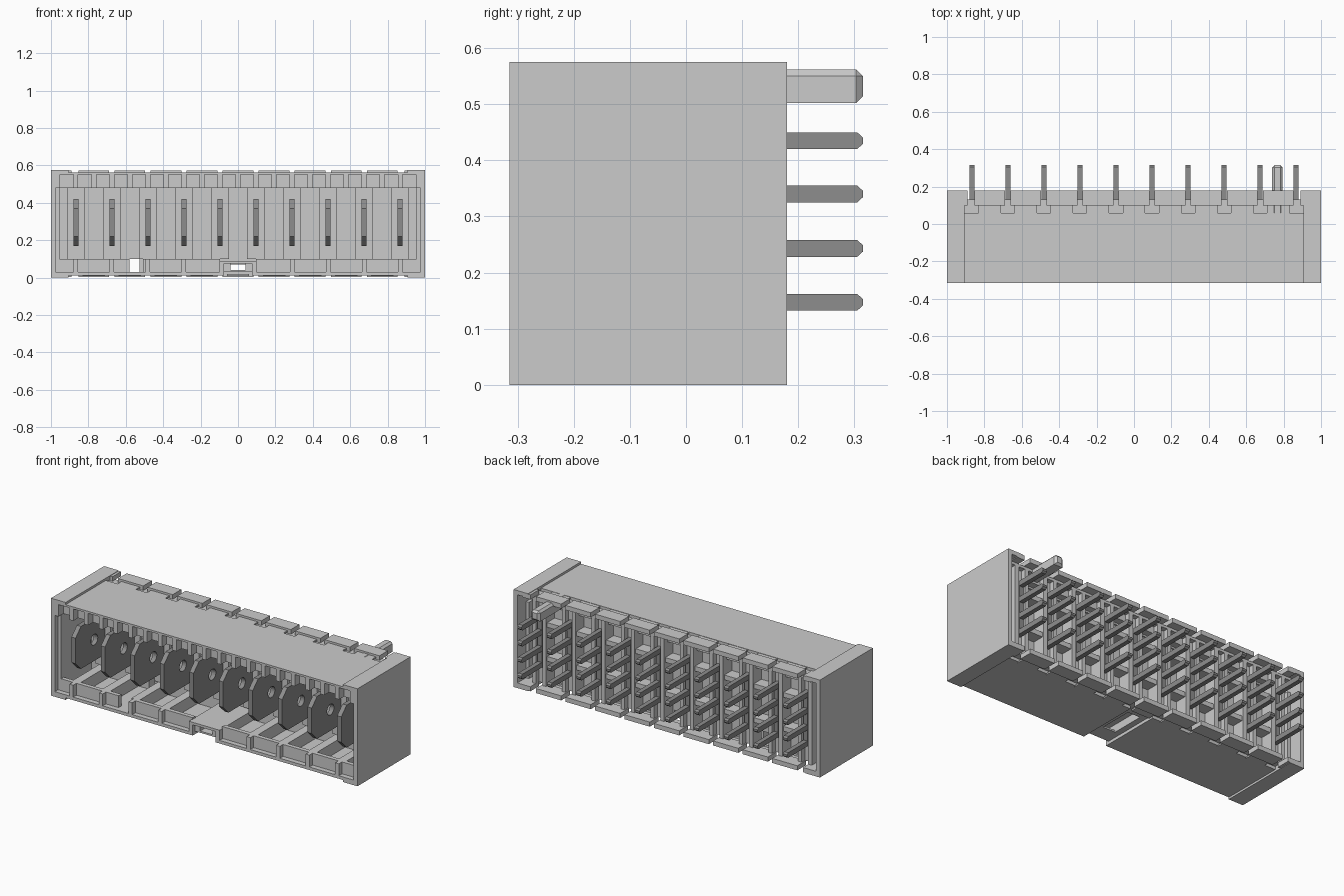
import bpy, bmesh, math
from mathutils import Matrix, Vector

cube = bpy.data.objects.get("Cube")
if cube:
    bpy.data.objects.remove(cube, do_unlink=True)


def material(name, v):
    m = bpy.data.materials.new(name)
    m.use_nodes = True
    m.diffuse_color = (v, v, v, 1)
    m.node_tree.nodes["Principled BSDF"].inputs["Base Color"].default_value = (v, v, v, 1)
    return m


plastic = material("light grey plastic", 0.6)
metal = material("dark grey metal", 0.27)


def box(bm, x, y, z):
    """Add a box given (min, max) on each axis."""
    size = Vector((x[1] - x[0], y[1] - y[0], z[1] - z[0]))
    mid = Vector((sum(x) / 2, sum(y) / 2, sum(z) / 2))
    return bmesh.ops.create_cube(bm, size=1, matrix=Matrix.Translation(mid) @ Matrix.Diagonal(size).to_4x4())["verts"]


def around(c, half):
    return (c - half, c + half)


def finish(name, bm, mat):
    me = bpy.data.meshes.new(name)
    bm.to_mesh(me)
    bm.free()
    me.materials.append(mat)
    ob = bpy.data.objects.new(name, me)
    bpy.context.collection.objects.link(ob)
    return ob


def prism(bm, outline, x, half):
    """Extrude a (y, z) outline along x."""
    face = bm.faces.new([bm.verts.new((x - half, y, z)) for y, z in outline])
    out = bmesh.ops.extrude_face_region(bm, geom=[face])["geom"]
    bmesh.ops.translate(bm, vec=(2 * half, 0, 0), verts=[v for v in out if isinstance(v, bmesh.types.BMVert)])


PITCH = 0.1927
PINS = [(i - 4.5) * PITCH for i in range(10)]
GAPS = [(i - 4) * PITCH for i in range(9)]
FRONT, BACK = -0.315, 0.18

# End walls with raised caps on the top and bottom
bm = bmesh.new()
for s in (-1, 1):
    def span(a, b):
        return tuple(sorted((s * a, s * b)))
    box(bm, span(0.975, 1), (FRONT, BACK), (0, 0.575))
    box(bm, span(0.905, 0.975), (FRONT, BACK), (0.55, 0.575))
    box(bm, span(0.905, 0.975), (FRONT, BACK), (0, 0.03))
    box(bm, span(0.955, 0.975), (FRONT + 0.03, 0.1), (0.03, 0.48))
finish("end_walls", bm, plastic)

# Roof with a row of pockets along its front
bm = bmesh.new()
box(bm, (-0.905, 0.905), (FRONT, 0.06), (0.55, 0.562))
box(bm, (-0.975, 0.975), (FRONT + 0.045, 0.06), (0.48, 0.55))
for i in range(21):
    box(bm, around((i - 10) * PITCH / 2, 0.013), (FRONT, FRONT + 0.045), (0.48, 0.55))
finish("roof", bm, plastic)

# Floor with a central key slot
bm = bmesh.new()
for s in (-1, 1):
    x = tuple(sorted((s * 0.1, s * 0.905)))
    box(bm, x, (FRONT, 0.06), (0.012, 0.03))
    box(bm, around(s * 0.0875, 0.0125), (FRONT, 0.06), (0.012, 0.09))
box(bm, (-0.075, 0.075), (FRONT, 0.0), (0.075, 0.09))
for s in (-1, 1):
    box(bm, around(s * 0.0575, 0.0175), (FRONT + 0.02, 0.0), (0.03, 0.075))
box(bm, (-0.04, 0.04), (FRONT + 0.02, -0.2), (0.03, 0.04))
finish("floor", bm, plastic)

# Floor ridges below each blade, and the front lip between them
bm = bmesh.new()
for x in PINS:
    if abs(x) > 0.1:
        box(bm, around(x, 0.025), (FRONT + 0.045, 0), (0.03, 0.1))
        box(bm, around(x, 0.012), (FRONT, FRONT + 0.045), (0.03, 0.1))
edges = [-0.975] + PINS + [0.975]
for a, b in zip(edges, edges[1:]):
    if a < 0 < b:
        continue
    if a < -0.53 < b:
        b = -0.58
        box(bm, (-0.49, -0.47), (FRONT + 0.03, 0), (0.03, 0.1))
    box(bm, (a, b), (FRONT + 0.03, FRONT + 0.055), (0.03, 0.1))
finish("front_lip", bm, plastic)

# Partition behind the cavity, left open at the two through holes
bm = bmesh.new()
box(bm, (-0.975, 0.975), (0, 0.05), (0.1, 0.55))
for a, b in ((-0.975, -0.58), (-0.49, -0.04), (0.04, 0.975)):
    box(bm, (a, b), (0, 0.05), (0.03, 0.1))
box(bm, (-0.04, 0.04), (0, 0.05), (0.07, 0.1))
box(bm, (-0.04, 0.04), (0, 0.05), (0.03, 0.04))
for x in PINS:
    box(bm, around(x, 0.048), (-0.02, 0), (0.1, 0.48))
finish("partition", bm, plastic)

# Rear lattice: paired posts beside each pin column joined by cross bars
bm = bmesh.new()
for x in PINS:
    for s in (-1, 1):
        box(bm, around(x + s * 0.033, 0.012), (0.05, 0.13), (0.03, 0.54))
    box(bm, around(x, 0.021), (0.05, 0.1), (0.03, 0.54))
for x in GAPS:
    for z in (0.19, 0.39):
        box(bm, around(x, 0.052), (0.05, 0.12), around(z, 0.014))
    box(bm, around(x, 0.052), (0.05, 0.1), (0.49, 0.54))
finish("rear_lattice", bm, plastic)

# Rear tabs, top and bottom, separated by gaps at the pins
bm = bmesh.new()
for low, high, tab in ((0.53, 0.545, (0.545, 0.572)), (0.03, 0.045, (0.003, 0.03))):
    holes = low < 0.1
    for x in GAPS:
        box(bm, around(x, 0.082), (0.1, BACK), tab)
        box(bm, around(x, 0.06), (0.05, 0.1), (tab[0] + 0.006, tab[1] - 0.012))
    if not holes:
        box(bm, (-0.975, 0.975), (0.05, 0.13), (low, high))
    for s in (-1, 1):
        box(bm, around(s * 0.915, 0.025), (0.1, BACK), tab)
finish("rear_tabs", bm, plastic)

# Contact blades: chamfered plates with a round hole
bm = bmesh.new()
c = 0.05
y0, y1, z0, z1 = -0.295, 0.03, 0.17, 0.42
outline = [(y0, z0 + c), (y0 + c, z0), (y1 - c, z0), (y1, z0 + c),
           (y1, z1 - c), (y1 - c, z1), (y0 + c, z1), (y0, z1 - c)]
for x in PINS:
    prism(bm, outline, x, 0.0135)
bmesh.ops.recalc_face_normals(bm, faces=bm.faces)
blades = finish("contact_blades", bm, metal)
bm = bmesh.new()
bmesh.ops.create_cone(bm, cap_ends=True, segments=24, radius1=0.032, radius2=0.032, depth=2.2,
                      matrix=Matrix.Translation((0, -0.12, 0.295)) @ Matrix.Rotation(math.pi / 2, 4, "Y"))
cutter = finish("blade_hole_cutter", bm, metal)
cutter.hide_render = True
cutter.hide_set(True)
cut = blades.modifiers.new("hole", "BOOLEAN")
cut.operation, cut.object, cut.solver = "DIFFERENCE", cutter, "EXACT"

# Solder pins: four to a column, with chamfered tips
bm = bmesh.new()
for x in PINS:
    for z in (0.147, 0.243, 0.34, 0.435):
        prism(bm, [(0.05, z - 0.015), (0.305, z - 0.015), (0.315, z - 0.006),
                   (0.315, z + 0.006), (0.305, z + 0.015), (0.05, z + 0.015)], x, 0.0135)
    box(bm, around(x, 0.0135), (0.08, 0.125), (0.132, 0.45))
bmesh.ops.recalc_face_normals(bm, faces=bm.faces)
finish("solder_pins", bm, metal)

# Locating peg with chamfered long edges and tip
bm = bmesh.new()
box(bm, around(0.767, 0.028), (0.05, 0.315), (0.502, 0.562))
top = [e for e in bm.edges if all(v.co.z > 0.55 for v in e.verts) and abs(e.verts[0].co.y - e.verts[1].co.y) > 0.1]
tip = [e for e in bm.edges if all(v.co.y > 0.3 for v in e.verts)]
bmesh.ops.bevel(bm, geom=list(set(top + tip)), offset=0.012, segments=1, affect="EDGES")
finish("locating_peg", bm, plastic)
